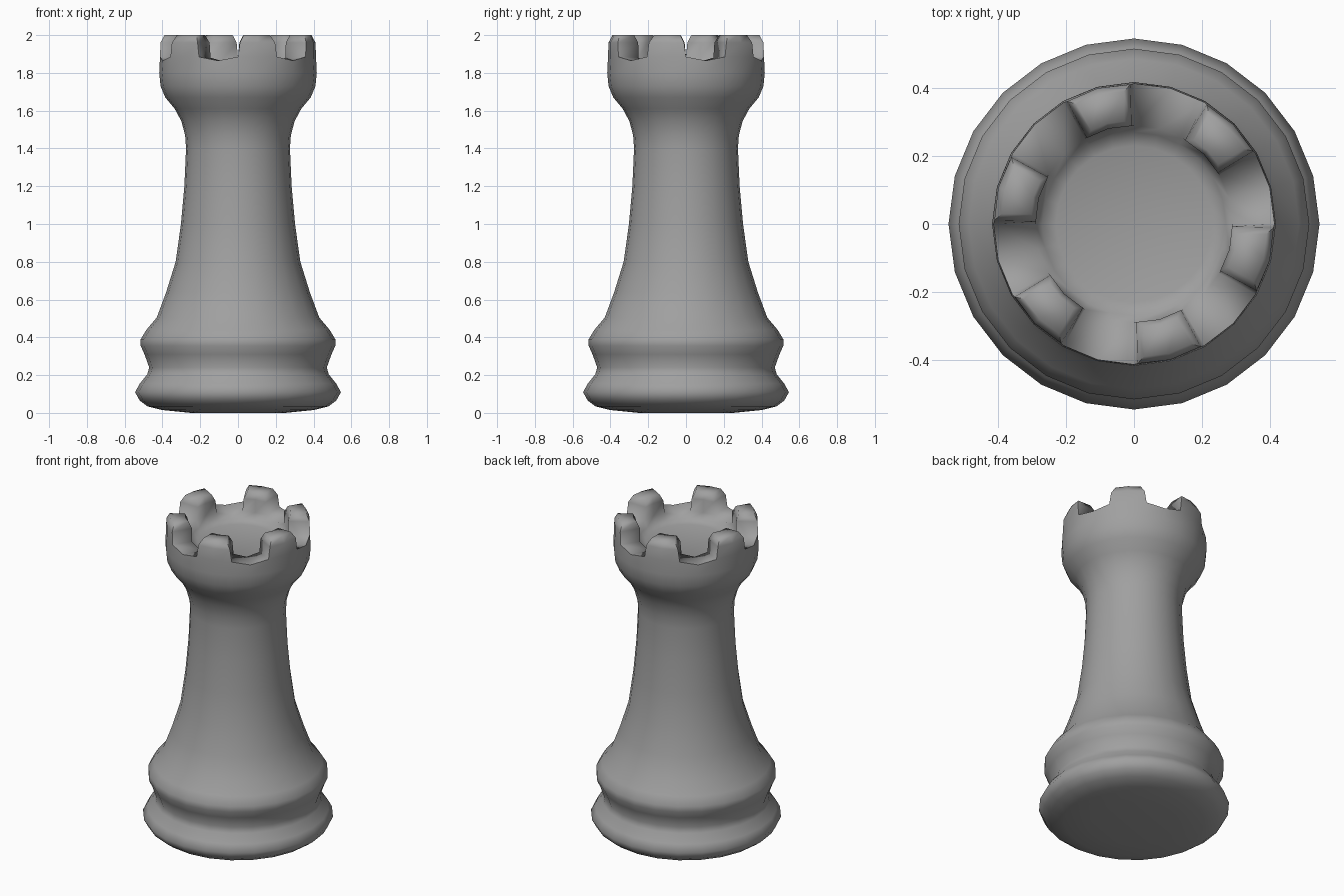
import bpy, bmesh
from math import cos, sin, tau, radians
from mathutils import Vector, Matrix

SIDES = 24
cube = bpy.data.objects.get("Cube")
if cube:
    bpy.data.objects.remove(cube, do_unlink=True)

# Single stone grey
grey = bpy.data.materials.new("stone_grey")
grey.use_nodes = True
colour = (0.35, 0.35, 0.35, 1)
grey.diffuse_color = colour
grey.node_tree.nodes["Principled BSDF"].inputs["Base Color"].default_value = colour

# Outer profile as (radius, height), foot to rim, then down into the bowl
foot = [(0.25, 0.0), (0.40, 0.015), (0.48, 0.035), (0.52, 0.065), (0.545, 0.11),
        (0.52, 0.155), (0.48, 0.205), (0.47, 0.24)]
collar = [(0.495, 0.31), (0.515, 0.355), (0.515, 0.39), (0.485, 0.44), (0.43, 0.505)]
shaft = [(0.38, 0.64), (0.33, 0.8), (0.302, 1.0), (0.284, 1.2), (0.275, 1.4), (0.28, 1.47)]
head = [(0.3, 1.545), (0.335, 1.61), (0.385, 1.67), (0.41, 1.73), (0.417, 1.8)]
rim = [(0.413, 1.885), (0.29, 1.88)]
bowl = [(0.27, 1.84), (0.23, 1.825)]
profile = foot + collar + shaft + head + rim + bowl
rim_row = profile.index(rim[0])

bm = bmesh.new()
rings = [[bm.verts.new((r * cos(tau * i / SIDES), r * sin(tau * i / SIDES), z))
          for i in range(SIDES)] for r, z in profile]
rim_faces = []
for row, (a, b) in enumerate(zip(rings, rings[1:])):
    for i in range(SIDES):
        j = (i + 1) % SIDES
        face = bm.faces.new((a[i], a[j], b[j], b[i]))
        if row == rim_row:
            rim_faces.append(face)
bm.faces.new(rings[0][::-1])
bm.faces.new(rings[-1])

# Soft dip in the rim midway between battlements
for ring in rings[rim_row:rim_row + 2]:
    for i in range(SIDES):
        if i % 4 == 1:
            ring[i].co.z -= 0.02


def raise_block(faces, angle, height, widths):
    """Extrude faces to a height, scaling radially and sideways about their middle."""
    new = bmesh.ops.extrude_face_region(bm, geom=faces)["geom"]
    bmesh.ops.delete(bm, geom=faces, context='FACES_ONLY')
    verts = [g for g in new if isinstance(g, bmesh.types.BMVert)]
    middle = Matrix.Rotation(angle, 4, 'Z') @ Vector((0.345, 0, 0))
    turn = Matrix.Rotation(-angle, 4, 'Z')
    for v in verts:
        p = turn @ (v.co - middle)
        p.x *= widths[0]
        p.y *= widths[1]
        v.co = middle + turn.inverted() @ p
        v.co.z = height
    return [g for g in new if isinstance(g, bmesh.types.BMFace)]


# Six battlements, each two rim faces wide
for k in range(6):
    start = 4 * k + 2
    angle = radians(45 + 60 * k)
    top = [rim_faces[start], rim_faces[(start + 1) % SIDES]]
    top = raise_block(top, angle, 1.96, (1.0, 0.9))
    raise_block(top, angle, 2.0, (0.72, 0.75))

bmesh.ops.recalc_face_normals(bm, faces=bm.faces)
mesh = bpy.data.meshes.new("rook_tower")
bm.to_mesh(mesh)
bm.free()
mesh.materials.append(grey)
tower = bpy.data.objects.new("rook_tower", mesh)
bpy.context.collection.objects.link(tower)

# Smooth shading, keeping only the hardest edges
bpy.ops.object.select_all(action='DESELECT')
tower.select_set(True)
bpy.context.view_layer.objects.active = tower
bpy.ops.object.shade_smooth_by_angle(angle=radians(80))
